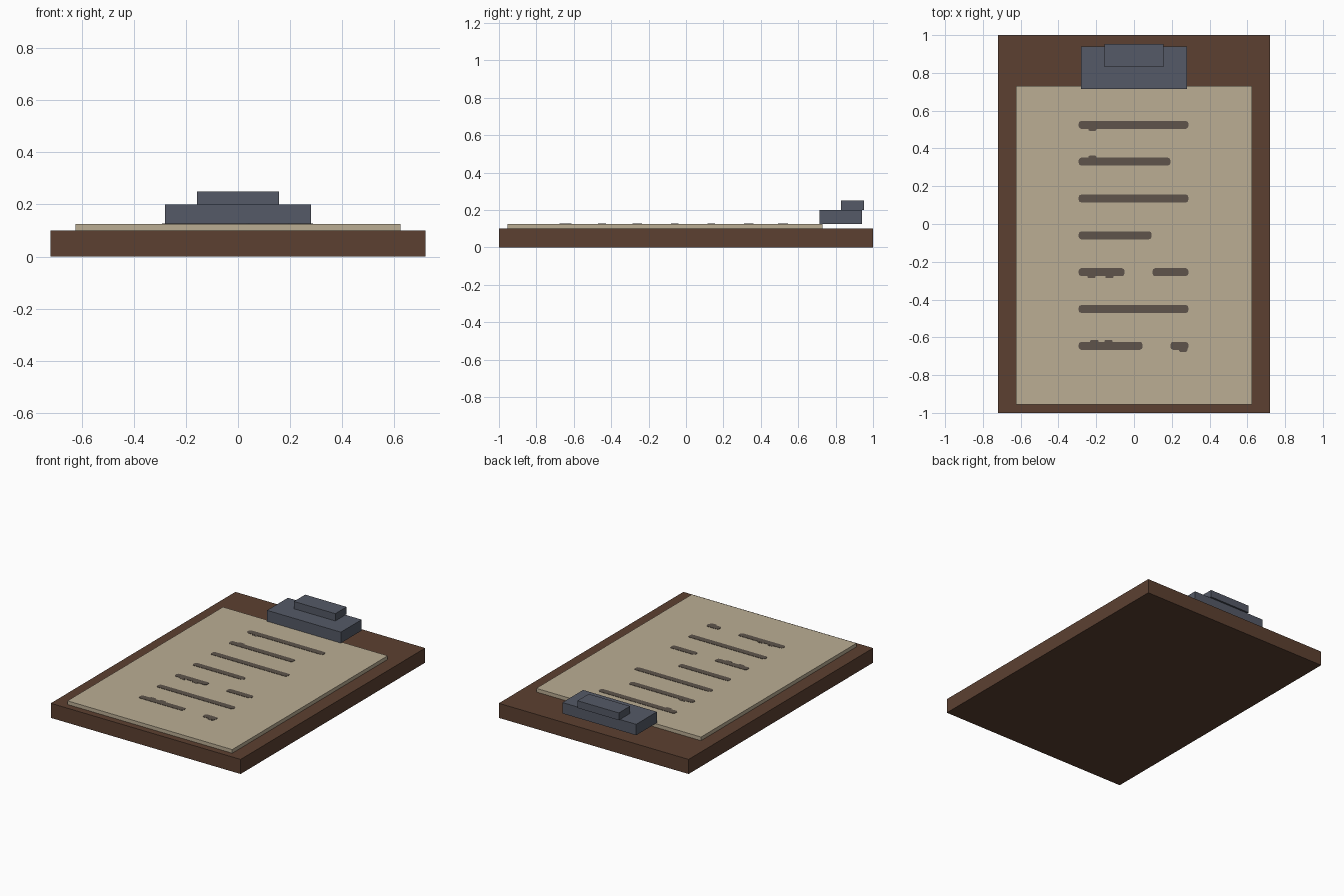
import bpy
import bmesh

cube = bpy.data.objects.get("Cube")
if cube:
    bpy.data.objects.remove(cube, do_unlink=True)


def material(name, srgb):
    col = [(c / 255 / 12.92 if c < 11 else ((c / 255 + 0.055) / 1.055) ** 2.4) for c in srgb] + [1]
    m = bpy.data.materials.new(name)
    m.use_nodes = True
    m.diffuse_color = col
    m.node_tree.nodes["Principled BSDF"].inputs["Base Color"].default_value = col
    return m


wood = material("dark wood", (92, 64, 49))
paper = material("aged paper", (187, 174, 148))
ink = material("faded ink", (94, 84, 75))
metal = material("slate metal", (85, 90, 103))


def add_object(name, bm, mat):
    mesh = bpy.data.meshes.new(name)
    bm.to_mesh(mesh)
    bm.free()
    mesh.materials.append(mat)
    obj = bpy.data.objects.new(name, mesh)
    bpy.context.collection.objects.link(obj)
    return obj


def add_box(bm, x, y, z, corner=0):
    """Box from (min, max) ranges, with optional cut upright corners."""
    verts = bmesh.ops.create_cube(bm, size=1)["verts"]
    for v in verts:
        for axis, (low, high) in enumerate((x, y, z)):
            v.co[axis] = high if v.co[axis] > 0 else low
    if corner:
        edges = {e for v in verts for e in v.link_edges
                 if abs(e.verts[0].co.z - e.verts[1].co.z) > 1e-5}
        bmesh.ops.bevel(bm, geom=list(edges), offset=corner, segments=2,
                        profile=0.5, affect='EDGES')


def box(name, mat, x, y, z):
    bm = bmesh.new()
    add_box(bm, x, y, z)
    return add_object(name, bm, mat)


# Board, sheet and the two-step clip, which overhangs the board behind the sheet
PAPER_TOP = 0.125
box("board", wood, (-0.72, 0.72), (-1, 1), (0, 0.1))
box("paper_sheet", paper, (-0.625, 0.625), (-0.955, 0.73), (0.1, PAPER_TOP))
box("clip_base", metal, (-0.28, 0.28), (0.715, 0.94), (PAPER_TOP, 0.2))
box("clip_lever", metal, (-0.157, 0.157), (0.83, 0.952), (0.2, 0.25))

# Writing: evenly spaced rows of strokes, each row a list of x ranges
LEFT, RIGHT = -0.293, 0.288
rows = [
    [(LEFT, RIGHT)],
    [(LEFT, 0.193)],
    [(LEFT, RIGHT)],
    [(LEFT, 0.093)],
    [(LEFT, -0.05), (0.098, RIGHT)],
    [(LEFT, RIGHT)],
    [(LEFT, 0.045), (0.193, RIGHT)],
]
# Ink smudges: row, centre x, side of the stroke
smudges = [(0, -0.22, -1), (1, -0.22, 1), (4, -0.225, -1), (4, -0.13, -1),
           (6, -0.21, 1), (6, -0.135, 1), (6, 0.26, -1)]


def row_y(i):
    return 0.525 - 0.195 * i


for i, strokes in enumerate(rows):
    bm = bmesh.new()
    for span in strokes:
        add_box(bm, span, (row_y(i) - 0.021, row_y(i) + 0.021),
                (PAPER_TOP - 0.001, PAPER_TOP + 0.002), corner=0.014)
    for row, x, side in smudges:
        if row == i:
            y = row_y(i) + side * 0.02
            add_box(bm, (x - 0.022, x + 0.022), (y - 0.012, y + 0.012),
                    (PAPER_TOP - 0.001, PAPER_TOP + 0.0015), corner=0.008)
    add_object(f"writing_row_{i + 1}", bm, ink)
